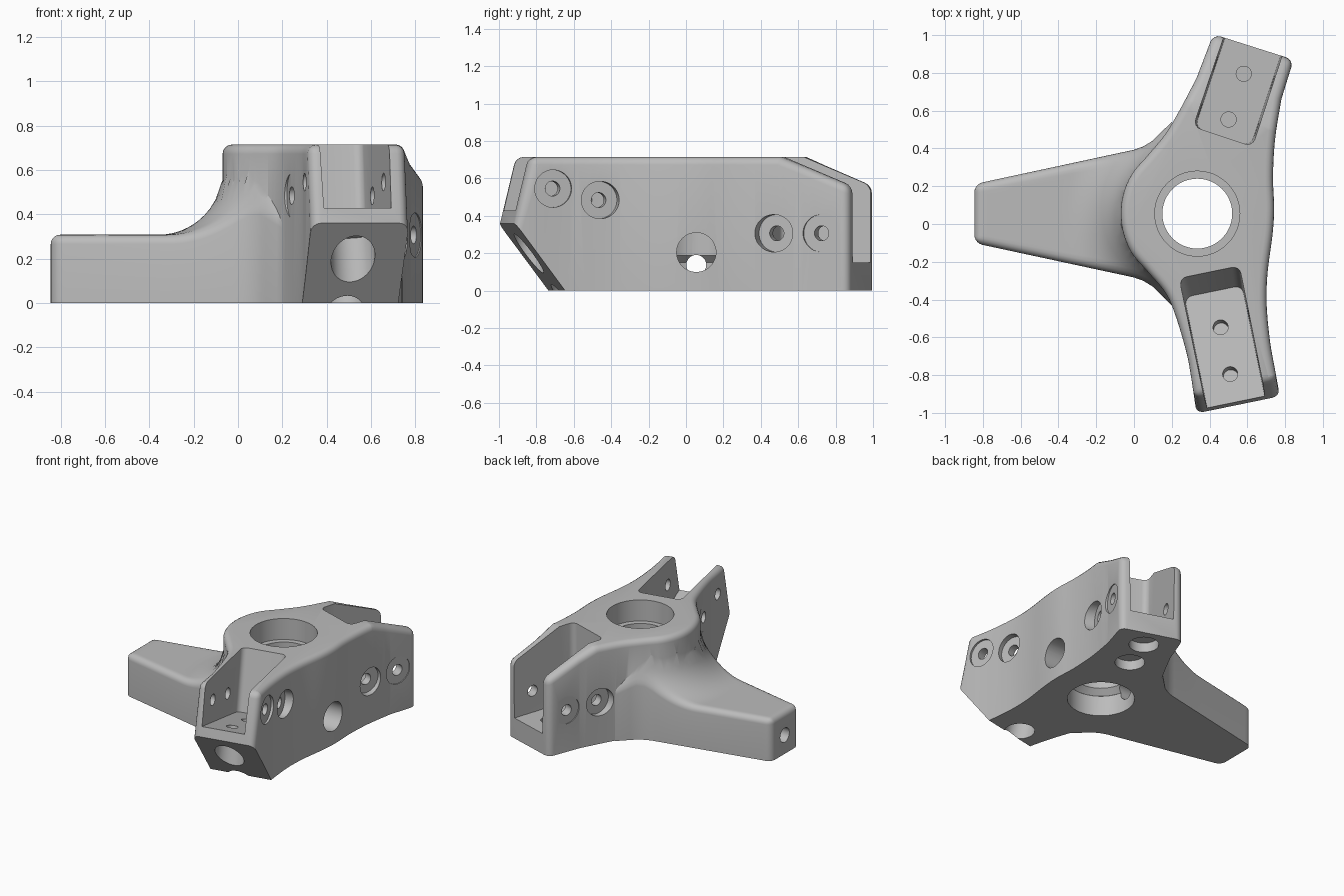
import bpy, bmesh, math
from mathutils import Matrix, Vector

if "Cube" in bpy.data.objects:
    bpy.data.objects.remove(bpy.data.objects["Cube"])

HUB = Vector((0.335, 0.055, 0))
FRONT, BACK = math.radians(-78.4), math.radians(71.6)
RND = 0.042

grey = bpy.data.materials.new("light_grey")
grey.diffuse_color = (0.5, 0.5, 0.5, 1)
grey.use_nodes = True
grey.node_tree.nodes["Principled BSDF"].inputs["Base Color"].default_value = grey.diffuse_color
scene_coll = bpy.context.scene.collection


def make(name, bm, helper=False):
    bmesh.ops.recalc_face_normals(bm, faces=bm.faces[:])
    me = bpy.data.meshes.new(name)
    bm.to_mesh(me)
    bm.free()
    me.materials.append(grey)
    ob = bpy.data.objects.new(name, me)
    scene_coll.objects.link(ob)
    ob.hide_render = helper
    return ob


def radial(ang, s, z):
    return HUB + Vector((math.cos(ang) * s, math.sin(ang) * s, z))


def slice_off(bm, ang, s, z, ns, nz):
    """Cut away everything past a plane given in an arm's radial/height frame."""
    no = (radial(ang, ns, nz) - HUB).normalized()
    bmesh.ops.bisect_plane(bm, geom=bm.verts[:] + bm.edges[:] + bm.faces[:], dist=1e-5,
                           plane_co=radial(ang, s, z), plane_no=no, clear_outer=True)
    bmesh.ops.holes_fill(bm, edges=[e for e in bm.edges if e.is_boundary], sides=0)
    bmesh.ops.recalc_face_normals(bm, faces=bm.faces[:])


def spline(pts, steps=5):
    """Smooth curve through plan points."""
    p = [Vector(q) for q in pts]
    p = [2 * p[0] - p[1]] + p + [2 * p[-1] - p[-2]]
    out = []
    for i in range(1, len(p) - 2):
        a, b, c, d = p[i - 1:i + 3]
        for k in range(steps):
            t = k / steps
            out.append(0.5 * (2 * b + (c - a) * t + (2 * a - 5 * b + 4 * c - d) * t * t
                              + (3 * b - a - 3 * c + d) * t ** 3))
    return out + [p[-2]]


# Hub with two tall arms: plan outline, raised, trimmed and rounded
right_side = [(0.752, -0.80), (0.72, -0.62), (0.702, -0.42), (0.708, -0.25), (0.733, -0.06),
              (0.742, 0.08), (0.736, 0.25), (0.747, 0.45), (0.78, 0.66)]
hub_arc = [(HUB.x + 0.405 * math.cos(a), HUB.y + 0.405 * math.sin(a))
           for a in map(math.radians, (130, 150, 170, 190, 210, 230))]
left_side = ([(0.33, 0.77), (0.24, 0.60), (0.165, 0.475)] + hub_arc
             + [(0.17, -0.37), (0.225, -0.5), (0.28, -0.69), (0.304, -0.82)])
outline = ([(0.815, -1.15)] + spline(right_side) + [(0.845, 0.87), (0.42, 1.005)]
           + spline(left_side) + [(0.365, -1.23)])
bm = bmesh.new()
low = [bm.verts.new((p[0], p[1], 0)) for p in outline]
high = [bm.verts.new((p[0], p[1], 0.715)) for p in outline]
bm.faces.new(low[::-1])
bm.faces.new(high)
for i in range(len(low)):
    j = (i + 1) % len(low)
    bm.faces.new((low[i], low[j], high[j], high[i]))
slice_off(bm, FRONT, 1.035, 0.36, 0.972, 0.234)      # leaning front end
slice_off(bm, BACK, 0.55, 0.715, 0.375, 0.927)       # sloping back top
square = bm.copy()
sharp = [e for e in bm.edges if e.calc_face_angle(0) > 0.6 and max(v.co.z for v in e.verts) > 0.01]
bmesh.ops.bevel(bm, geom=sharp, offset=RND, segments=4, profile=0.5, affect='EDGES', clamp_overlap=False)
if not 0.9 < bm.calc_volume() / square.calc_volume() < 1.01:   # keep square edges if rounding fails
    bm = square
slice_off(bm, FRONT, 0.765, 0.0, 0.8, -0.6)          # undercut below front end
body = make("bracket_body", bm)


# Low tail arm, flaring up into the hub
def drop(d):
    return RND - math.sqrt(max(0, RND ** 2 - (RND - d) ** 2)) if d < RND else 0


def half_width(x):
    keys = [(-0.85, 0.155), (0.0, 0.338), (0.05, 0.356), (0.1, 0.387), (0.15, 0.437), (0.21, 0.495)]
    for (x0, w0), (x1, w1) in zip(keys, keys[1:]):
        if x <= x1:
            return w0 + (w1 - w0) * (x - x0) / (x1 - x0)


X0, R = -0.845, 0.29
xs = [X0 + RND * (1 - math.cos(i * math.pi / 10)) for i in range(5)]
xs += [X0 + RND + (0.2 - X0 - RND) * i / 40 for i in range(41)]
bm = bmesh.new()
rings = []
for x in xs:
    w = half_width(x) - drop(x - X0)
    top = []
    for k in range(25):
        y = w * math.sin(math.pi * (k / 24 - 0.5))
        u = min(R, max(0, 0.695 - math.hypot(x - HUB.x, y)))
        z = 0.308 + R - math.sqrt(R * R - u * u) - drop(max(0, min(w - abs(y), x - X0)))
        top.append(bm.verts.new((x, HUB.y + y, z)))
    rings.append([bm.verts.new((x, HUB.y - w, 0))] + top + [bm.verts.new((x, HUB.y + w, 0))])
for a, b in zip(rings, rings[1:]):
    n = len(a)
    for i in range(n):
        bm.faces.new((a[i], a[(i + 1) % n], b[(i + 1) % n], b[i]))
bm.faces.new(rings[0])
bm.faces.new(rings[-1])
tail = make("tail_arm", bm)


def volume(me):
    b = bmesh.new()
    b.from_mesh(me)
    v = b.calc_volume(signed=True)
    b.free()
    return v


def combine(tool, operation):
    """Boolean the tool into the body, accepting only a sound result."""
    before = volume(body.data)
    for solver in ('EXACT', 'MANIFOLD', 'FLOAT'):
        mod = body.modifiers.new("boolean", 'BOOLEAN')
        mod.operation, mod.solver, mod.object = operation, solver, tool
        bpy.context.view_layer.update()
        dg = bpy.context.evaluated_depsgraph_get()
        me = bpy.data.meshes.new_from_object(body.evaluated_get(dg))
        body.modifiers.remove(mod)
        ratio = volume(me) / before
        if (1.0 < ratio < 1.9) if operation == 'UNION' else (0.75 < ratio < 1.0001):
            body.data = me
            return True
    return False


if combine(tail, 'UNION'):
    bpy.data.objects.remove(tail)


# Cutter helpers
def cut(bm):
    ob = make("cutter", bm, helper=True)
    combine(ob, 'DIFFERENCE')
    bpy.data.objects.remove(ob)


def cyl(mat, r, lo, hi, axis='Z', r2=None):
    rot = {'Z': Matrix(), 'Y': Matrix.Rotation(-math.pi / 2, 4, 'X'), 'X': Matrix.Rotation(math.pi / 2, 4, 'Y')}[axis]
    bm = bmesh.new()
    bmesh.ops.create_cone(bm, cap_ends=True, segments=48, radius1=r, radius2=r if r2 is None else r2,
                          depth=hi - lo, matrix=mat @ rot @ Matrix.Translation((0, 0, (lo + hi) / 2)))
    cut(bm)


def arm_pocket(ang, s, z, tilt, holes):
    """Open channel with two screw holes in the floor and two across the walls."""
    frame = (Matrix.Translation(radial(ang, s, z)) @ Matrix.Rotation(ang, 4, 'Z')
             @ Matrix.Rotation(-tilt, 4, 'Y'))
    bm = bmesh.new()
    bmesh.ops.create_cube(bm, size=1, matrix=Matrix.Translation((0.45, 0, 0.45)) @ Matrix.Diagonal((0.9, 0.31, 0.9, 1)))
    for v in bm.verts:                                # slight draft
        if v.co.z > 0.5:
            v.co.y *= 1.1
    inner = [e for e in bm.edges if all(v.co.x < 0.01 for v in e.verts)
             and abs(e.verts[0].co.z - e.verts[1].co.z) > 0.5]
    bmesh.ops.bevel(bm, geom=inner, offset=0.04, segments=4, profile=0.5, affect='EDGES')
    bm.transform(frame)
    cut(bm)
    for x, face in zip(holes, (0.215, 0.223)):
        at = frame @ Matrix.Translation((x, 0, 0))
        cyl(at, 0.04, -0.07, 0.05)
        cyl(at, 0.1, -0.6, -0.08)
        side = at @ Matrix.Translation((0, 0, 0.157))
        cyl(side, 0.04, -0.5, 0.5, 'Y')
        cyl(side, 0.1, face, 0.45, 'Y')
        cyl(side, 0.1, -0.45, -face, 'Y')


arm_pocket(FRONT, 0.42, 0.285, math.radians(13.6), (0.2, 0.46))
arm_pocket(BACK, 0.43, 0.15, 0, (0.095, 0.35))

# Hub bore with wider seats above and below, and the sideways holes
at_hub = Matrix.Translation(HUB)
cyl(at_hub, 0.185, -0.1, 0.9)
cyl(at_hub, 0.225, 0.56, 0.9)
cyl(at_hub, 0.225, -0.1, 0.15)
cyl(at_hub, 0.225, 0.149, 0.19, r2=0.184)
cyl(at_hub @ Matrix.Translation((0, 0, 0.205)), 0.105, 0.0, 0.6, 'X')
cyl(at_hub @ Matrix.Translation((0, 0, 0.138)), 0.053, -1.4, 0.0, 'X')

# Smooth shading with crisp edges
bpy.ops.object.select_all(action='DESELECT')
for ob in scene_coll.objects:
    ob.select_set(True)
bpy.context.view_layer.objects.active = body
bpy.ops.object.shade_smooth_by_angle(angle=math.radians(30))
